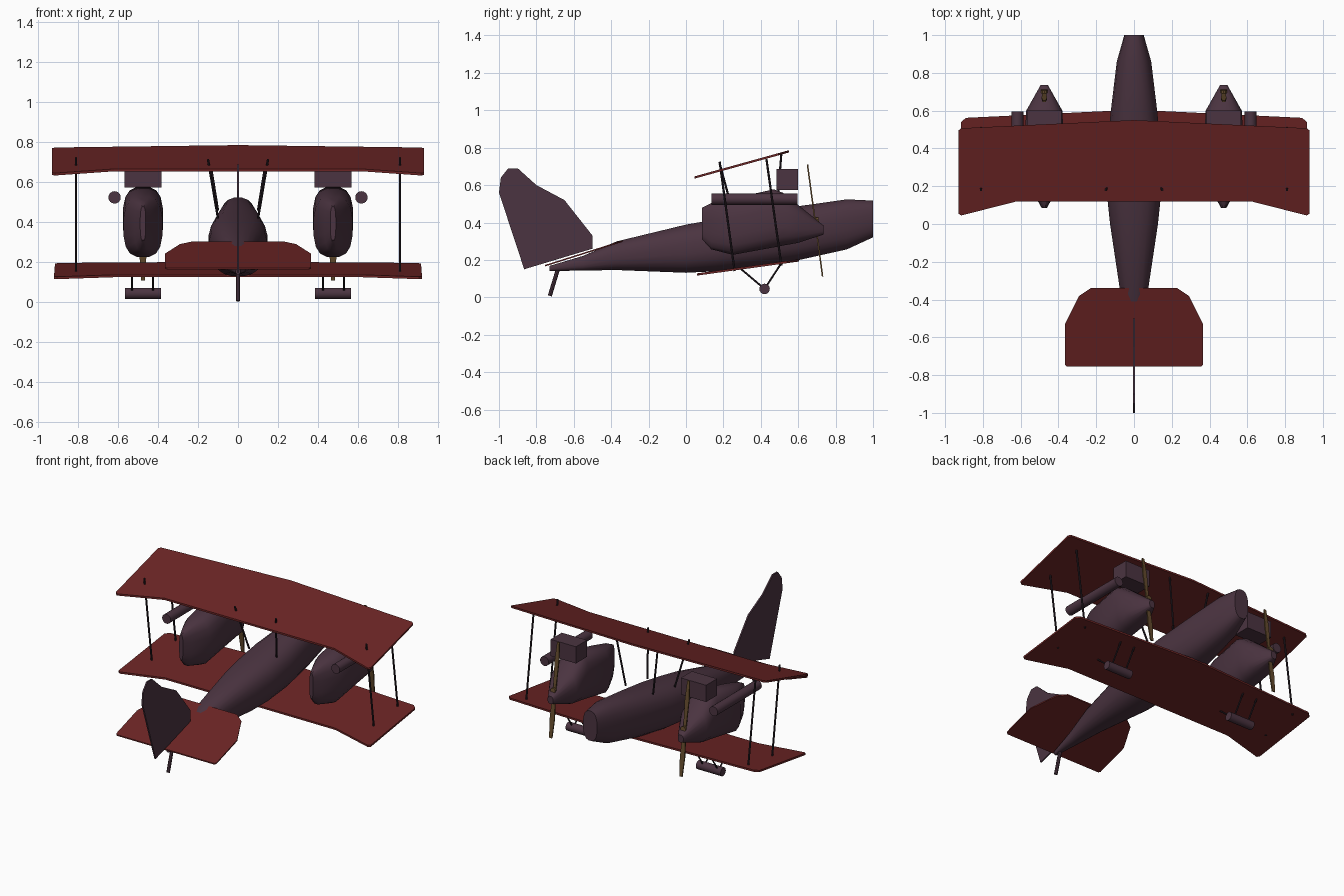
import bpy, bmesh, math
from mathutils import Vector

if "Cube" in bpy.data.objects:
    bpy.data.objects.remove(bpy.data.objects["Cube"])


def material(name, rgb):
    m = bpy.data.materials.new(name)
    m.diffuse_color = (*rgb, 1)
    m.use_nodes = True
    m.node_tree.nodes["Principled BSDF"].inputs["Base Color"].default_value = m.diffuse_color
    return m


PURPLE = material("dark plum", (0.070, 0.034, 0.052))
RED = material("deep red", (0.150, 0.018, 0.018))
BROWN = material("wood brown", (0.125, 0.070, 0.025))
DARK = material("strut black", (0.022, 0.014, 0.020))


def finish(name, bm, mat, smooth=True):
    bmesh.ops.recalc_face_normals(bm, faces=bm.faces)
    me = bpy.data.meshes.new(name)
    bm.to_mesh(me)
    bm.free()
    me.materials.append(mat)
    ob = bpy.data.objects.new(name, me)
    bpy.context.collection.objects.link(ob)
    if smooth:
        bpy.ops.object.select_all(action='DESELECT')
        ob.select_set(True)
        bpy.context.view_layer.objects.active = ob
        bpy.ops.object.shade_smooth_by_angle(angle=math.radians(35))
    return ob


def loft(name, sections, mat, cx=0.0, sides=20, power=2.5):
    """Rounded-box rings along y; section = (y, half width, bottom, top)."""
    bm = bmesh.new()
    rings = []
    for y, hw, zb, zt in sections:
        ring = []
        for i in range(sides):
            a = 2 * math.pi * (i + 0.5) / sides
            c, s = math.cos(a), math.sin(a)
            x = math.copysign(abs(c) ** (2 / power), c) * hw
            z = math.copysign(abs(s) ** (2 / power), s) * (zt - zb) / 2
            ring.append(bm.verts.new((cx + x, y, (zt + zb) / 2 + z)))
        rings.append(ring)
    for a, b in zip(rings, rings[1:]):
        for i in range(sides):
            j = (i + 1) % sides
            bm.faces.new((a[i], a[j], b[j], b[i]))
    bm.faces.new(rings[0])
    bm.faces.new(rings[-1])
    return finish(name, bm, mat)


def slab(name, points, offset, mat):
    """Flat outline thickened both ways along offset."""
    bm = bmesh.new()
    off = Vector(offset)
    lo = [bm.verts.new(Vector(p) - off) for p in points]
    hi = [bm.verts.new(Vector(p) + off) for p in points]
    bm.faces.new(lo)
    bm.faces.new(hi)
    n = len(points)
    for i in range(n):
        j = (i + 1) % n
        bm.faces.new((lo[i], lo[j], hi[j], hi[i]))
    return finish(name, bm, mat, smooth=False)


def surface(name, half, z0, slope, thick, mat):
    """Symmetric tilted wing; half = right outline (x, y) from front to back."""
    outline = half + [(-x, y) for x, y in reversed(half) if x > 0]
    return slab(name, [(x, y, z0 + slope * y) for x, y in outline],
                (0, 0, thick / 2), mat)


def rod(name, p, q, r, mat, sides=8):
    p, q = Vector(p), Vector(q)
    bm = bmesh.new()
    bmesh.ops.create_cone(bm, cap_ends=True, segments=sides, radius1=r,
                          radius2=r, depth=(q - p).length)
    rot = (q - p).to_track_quat('Z', 'Y').to_matrix()
    for v in bm.verts:
        v.co = rot @ v.co + (p + q) / 2
    return finish(name, bm, mat)


def box(name, lo, hi, mat):
    (x0, y0, z0), (x1, y1, z1) = lo, hi
    pts = [(x0, y0), (x1, y0), (x1, y1), (x0, y1)]
    zc = (z0 + z1) / 2
    return slab(name, [(x, y, zc) for x, y in pts], (0, 0, (z1 - z0) / 2), mat)


# Fuselage
loft("fuselage", [
    (-0.73, 0.012, 0.140, 0.168), (-0.55, 0.042, 0.143, 0.222),
    (-0.37, 0.072, 0.145, 0.300), (0.00, 0.128, 0.130, 0.390),
    (0.16, 0.145, 0.138, 0.418), (0.35, 0.148, 0.158, 0.450),
    (0.59, 0.125, 0.195, 0.487), (0.86, 0.092, 0.255, 0.525),
    (1.00, 0.052, 0.320, 0.518)], PURPLE)

# Wings and tailplane
surface("upper_wing", [(0, 0.55), (0.915, 0.507), (0.93, 0.495), (0.93, 0.055),
                       (0.915, 0.045), (0.62, 0.12)], 0.628, 0.277, 0.012, RED)
surface("lower_wing", [(0, 0.605), (0.89, 0.562), (0.915, 0.54), (0.92, 0.07),
                       (0.905, 0.06), (0.62, 0.13)], 0.114, 0.138, 0.012, RED)
surface("tailplane", [(0.23, -0.34), (0.29, -0.38), (0.365, -0.53),
                      (0.365, -0.745), (0.355, -0.755)], 0.408, 0.317, 0.008, RED)

# Fin and tail skid
fin = [(-1, 0.56), (-0.99, 0.64), (-0.95, 0.69), (-0.90, 0.69), (-0.80, 0.60),
       (-0.65, 0.52), (-0.50, 0.33), (-0.50, 0.26), (-0.865, 0.15)]
slab("fin", [(0, y, z) for y, z in fin], (0.005, 0, 0), PURPLE)
rod("tail_skid", (0, -0.685, 0.15), (0, -0.728, 0.008), 0.011, PURPLE)

for side, s in (("left", -1), ("right", 1)):
    cx = 0.475 * s

    # Engine nacelle, radiator and exhaust
    loft(side + "_nacelle", [
        (0.085, 0.014, 0.310, 0.480), (0.135, 0.042, 0.255, 0.505),
        (0.25, 0.098, 0.225, 0.530), (0.47, 0.101, 0.265, 0.580),
        (0.52, 0.101, 0.275, 0.560), (0.60, 0.097, 0.290, 0.495),
        (0.735, 0.020, 0.335, 0.385)], PURPLE, cx, 16, 2.8)
    box(side + "_radiator", (cx - 0.092, 0.485, 0.575), (cx + 0.092, 0.60, 0.685), PURPLE)
    rod(side + "_exhaust", (0.617 * s, 0.135, 0.525), (0.617 * s, 0.595, 0.525),
        0.031, PURPLE, 16)

    # Propeller: slim blade, slightly leaning back at the top
    blade = [(-0.010, -0.30), (-0.017, -0.18), (-0.009, 0), (-0.015, 0.18), (-0.008, 0.30),
             (0.008, 0.30), (0.015, 0.18), (0.009, 0), (0.017, -0.18), (0.010, -0.30)]
    slab(side + "_propeller", [(cx + x, 0.69 - 0.135 * t, 0.41 + t) for x, t in blade],
         (0, 0.004, 0), BROWN)
    rod(side + "_propeller_hub", (cx, 0.655, 0.405), (cx, 0.71, 0.412), 0.018, BROWN, 10)

    # Wing struts and cabane struts
    x = 0.81 * s
    rod(side + "_rear_strut", (x, 0.18, 0.725), (x, 0.26, 0.14), 0.006, DARK)
    rod(side + "_front_strut", (x, 0.43, 0.74), (x, 0.51, 0.17), 0.006, DARK)
    rod(side + "_rear_cabane", (0.15 * s, 0.18, 0.715), (0.10 * s, 0.26, 0.42), 0.006, DARK)
    rod(side + "_front_cabane", (0.15 * s, 0.51, 0.77), (0.10 * s, 0.485, 0.46), 0.006, DARK)

    # Landing gear
    rod(side + "_wheel", (cx - 0.09 * s, 0.42, 0.045), (cx + 0.09 * s, 0.42, 0.045),
        0.028, PURPLE, 16)
    for n, gx in (("inner", 0.425), ("outer", 0.53)):
        for end, y, z in (("rear", 0.29, 0.155), ("front", 0.51, 0.183)):
            rod(f"{side}_{n}_{end}_gear_leg", (gx * s, 0.42, 0.045), (gx * s, y, z),
                0.005, DARK, 6)
